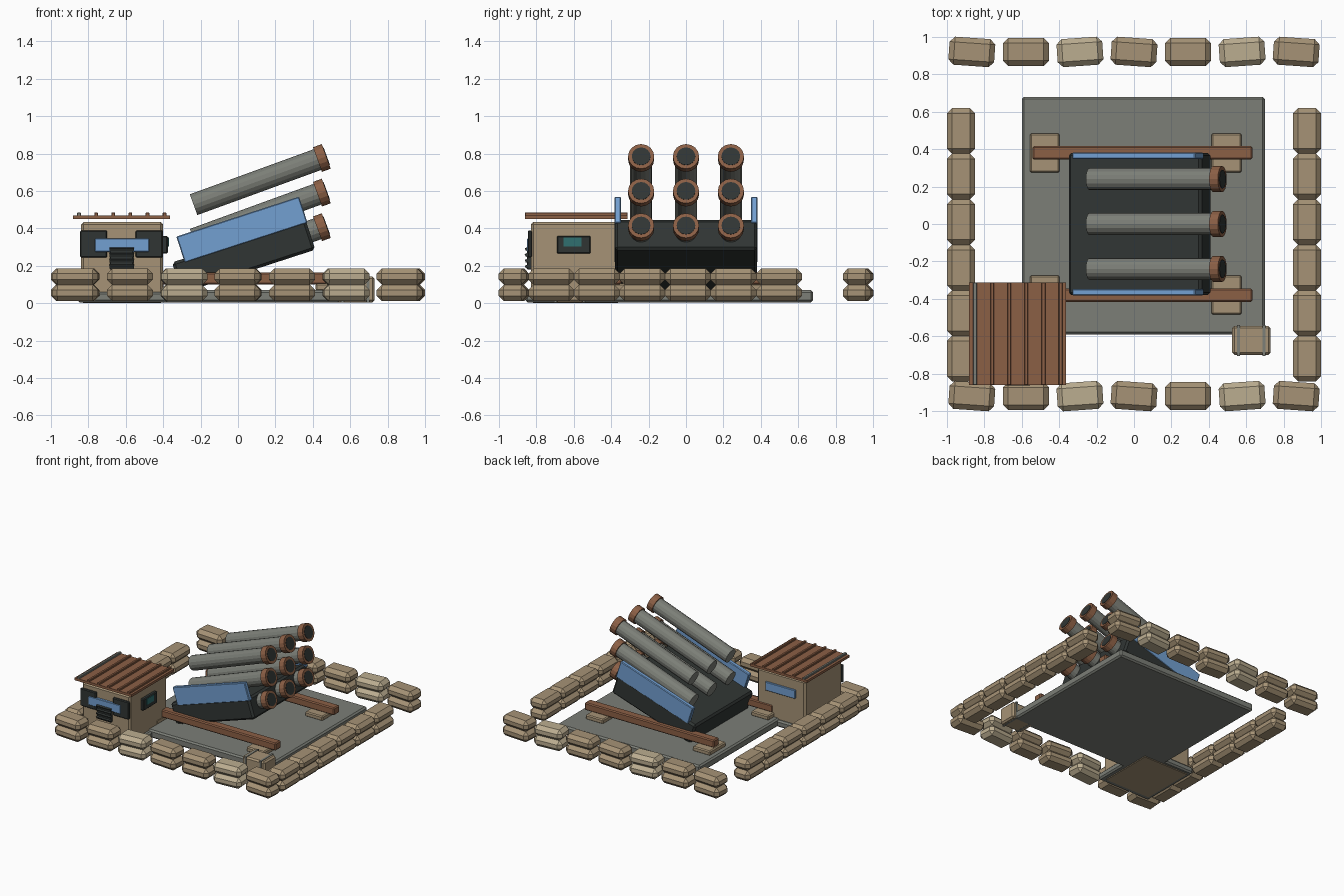
import bpy, bmesh
from math import radians, sin, cos
from mathutils import Matrix, Vector

if "Cube" in bpy.data.objects:
    bpy.data.objects.remove(bpy.data.objects["Cube"])


def material(name, rgb):
    m = bpy.data.materials.new(name)
    m.diffuse_color = (*rgb, 1)
    m.use_nodes = True
    m.node_tree.nodes["Principled BSDF"].inputs["Base Color"].default_value = m.diffuse_color
    return m


TAN = material("tan", (0.38, 0.29, 0.18))
SAND = material("light_sand", (0.50, 0.42, 0.28))
GREY = material("grey_green", (0.20, 0.21, 0.185))
DARK = material("dark_steel", (0.03, 0.036, 0.034))
RUST = material("rust_brown", (0.26, 0.115, 0.06))
BLUE = material("blue", (0.17, 0.35, 0.64))
TEAL = material("teal_glass", (0.03, 0.16, 0.16))


def finish(name, bm, matrix, mat):
    me = bpy.data.meshes.new(name)
    bm.to_mesh(me)
    bm.free()
    me.materials.append(mat)
    ob = bpy.data.objects.new(name, me)
    ob.matrix_world = matrix
    bpy.context.collection.objects.link(ob)
    return ob


def box(name, centre, size, mat, bevel=0.0, rot=0.0, axis='Z'):
    bm = bmesh.new()
    bmesh.ops.create_cube(bm, size=1)
    bmesh.ops.scale(bm, vec=size, verts=bm.verts)
    if bevel:
        bmesh.ops.bevel(bm, geom=bm.edges[:], offset=bevel, segments=1,
                        profile=0.5, affect='EDGES')
    return finish(name, bm, Matrix.Translation(centre) @
                  Matrix.Rotation(radians(rot), 4, axis), mat)


def span(name, x, y, z, mat, bevel=0.0):
    lo, hi = Vector((x[0], y[0], z[0])), Vector((x[1], y[1], z[1]))
    return box(name, (lo + hi) / 2, hi - lo, mat, bevel)


def rod(name, muzzle, start, end, radius, mat, tilt):
    # cylinder along the tilted tube axis, measured from the muzzle
    bm = bmesh.new()
    bmesh.ops.create_cone(bm, cap_ends=True, segments=16, radius1=radius,
                          radius2=radius, depth=end - start)
    d = Vector((cos(radians(tilt)), 0, sin(radians(tilt))))
    return finish(name, bm, Matrix.Translation(Vector(muzzle) + d * (start + end) / 2) @
                  Matrix.Rotation(radians(90 - tilt), 4, 'Y'), mat)


# Ground slabs
span("base_slab", (-0.60, 0.70), (-0.59, 0.68), (0.005, 0.07), GREY, 0.012)
span("hut_slab", (-0.86, -0.37), (-0.86, -0.33), (0.005, 0.06), GREY, 0.012)

# Sandbag walls, two layers each
for z in (0.055, 0.142):
    for y in (-0.92, 0.92):
        for i in range(7):
            box("sandbag_row", (-0.867 + 0.289 * i, y, z), (0.245, 0.15, 0.088),
                SAND if i % 3 == 2 else TAN, 0.028, (-4, 0, 4)[i % 3])
    for x in (-0.925, 0.925):
        for i in range(6):
            box("sandbag_side", (x, -0.72 + 0.2435 * i, z), (0.15, 0.245, 0.088),
                TAN, 0.028)

# Timber pads and rails
for y in (-0.38, 0.38):
    for x in (-0.477, 0.495):
        box("timber_pad", (x, y, 0.085), (0.16, 0.21, 0.04), TAN, 0.008)
    box("timber_rail", (0.045, y, 0.132), (1.175, 0.072, 0.062), RUST, 0.008)

# Launcher body and side panels
box("launcher_body", (0.03, 0, 0.252), (0.75, 0.76, 0.172), DARK, 0.015, -18, 'Y')
for y in (-0.365, 0.365):
    box("launcher_side_panel", (0.021, y, 0.393), (0.69, 0.036, 0.147), BLUE,
        0.005, -18, 'Y')

# Nine launch tubes
for y in (-0.24, 0, 0.24):
    for z in (0.415, 0.60, 0.785):
        p = (0.472, y, z)
        rod("launch_tube", p, -0.755, -0.01, 0.059, GREY, 20)
        rod("tube_rim", p, -0.05, 0.0, 0.07, RUST, 20)
        rod("tube_bore", p, -0.03, 0.003, 0.05, DARK, 20)

# Hut walls
span("hut_walls", (-0.84, -0.40), (-0.83, -0.35), (0.0, 0.435), TAN, 0.015)

# Hut front: shutters, view slot, louvre
for x in (-0.772, -0.475):
    box("front_shutter", (x, -0.835, 0.317), (0.145, 0.022, 0.145), DARK, 0.006)
span("front_slot", (-0.765, -0.475), (-0.85, -0.82), (0.275, 0.345), BLUE, 0.003)
span("front_louvre", (-0.685, -0.56), (-0.85, -0.82), (0.18, 0.305), DARK, 0.004)
for i in range(4):
    box("louvre_slat", (-0.622, -0.85, 0.197 + 0.031 * i), (0.13, 0.02, 0.016), DARK,
        0.0, 25, 'X')

# Hut side window and back slot
span("side_window_frame", (-0.41, -0.375), (-0.69, -0.51), (0.265, 0.36), DARK, 0.006)
span("side_window_glass", (-0.39, -0.37), (-0.655, -0.56), (0.302, 0.352), TEAL)
span("back_slot", (-0.755, -0.485), (-0.36, -0.335), (0.275, 0.345), BLUE, 0.003)

# Hut roof sheet with ribs
span("roof_sheet", (-0.882, -0.363), (-0.862, -0.312), (0.45, 0.470), RUST)
for i in range(6):
    box("roof_rib", (-0.85 + 0.0915 * i, -0.587, 0.476), (0.02, 0.55, 0.018),
        GREY if i == 0 else RUST, 0.003)

# Supply crate with straps
span("supply_crate", (0.525, 0.73), (-0.70, -0.545), (0.005, 0.143), TAN, 0.012)
for x in (0.56, 0.695):
    span("crate_strap", (x - 0.008, x + 0.008), (-0.705, -0.54), (0.004, 0.147), GREY)
